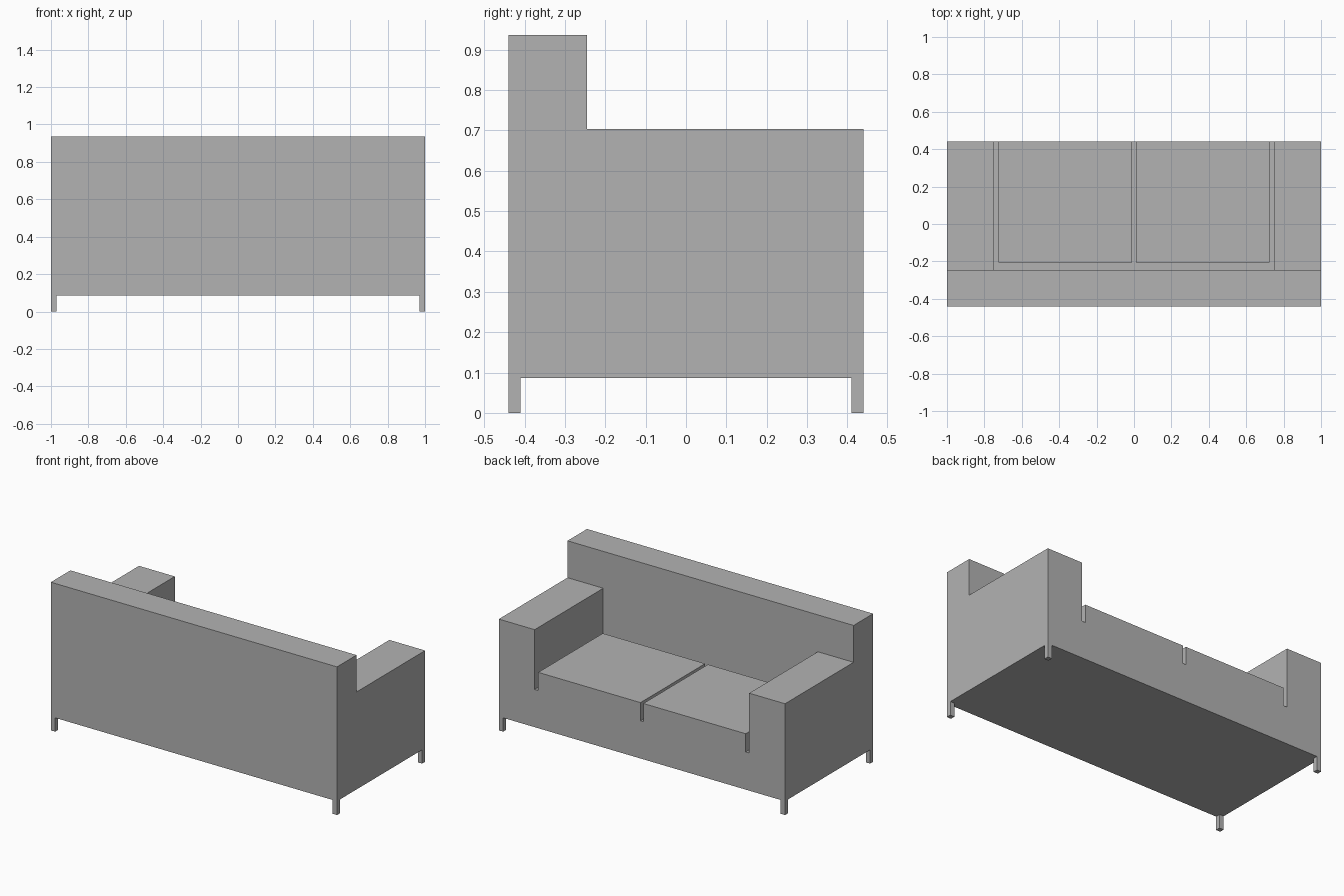
import bpy, bmesh, math

if "Cube" in bpy.data.objects:
    bpy.data.objects.remove(bpy.data.objects["Cube"], do_unlink=True)

# One plain fabric colour
grey = bpy.data.materials.new("plain grey")
grey.use_nodes = True
GREY = (0.45, 0.45, 0.45, 1)
grey.diffuse_color = GREY
grey.node_tree.nodes["Principled BSDF"].inputs["Base Color"].default_value = GREY

# Main dimensions
BACK, BACK_FRONT, FRONT = -0.44, -0.245, 0.44
BASE, GROOVE, SEAT, ARM, TOP = 0.087, 0.325, 0.44, 0.703, 0.936
ARM_IN, CUSHION_OUT, CUSHION_IN, CUSHION_BACK = 0.75, 0.725, 0.01, -0.205
LEG = 0.03


def prism(name, profile, x0, x1):
    """Extrude a (y, z) outline along x."""
    bm = bmesh.new()
    face = bm.faces.new([bm.verts.new((x0, y, z)) for y, z in profile])
    new = bmesh.ops.extrude_face_region(bm, geom=[face])["geom"]
    moved = [v for v in new if isinstance(v, bmesh.types.BMVert)]
    bmesh.ops.translate(bm, verts=moved, vec=(x1 - x0, 0, 0))
    bmesh.ops.recalc_face_normals(bm, faces=bm.faces)
    mesh = bpy.data.meshes.new(name)
    bm.to_mesh(mesh)
    bm.free()
    mesh.materials.append(grey)
    obj = bpy.data.objects.new(name, mesh)
    bpy.context.collection.objects.link(obj)
    return obj


def box(name, x0, x1, y0, y1, z0, z1):
    return prism(name, [(y0, z0), (y1, z0), (y1, z1), (y0, z1)], x0, x1)


def carve(target, *bounds):
    """Cut a box-shaped space out of the target."""
    cutter = box("cutter", *bounds)
    cutter.hide_render = True
    mod = target.modifiers.new("carve", "BOOLEAN")
    mod.operation, mod.solver, mod.object = "DIFFERENCE", "EXACT", cutter
    bpy.context.view_layer.objects.active = target
    bpy.ops.object.modifier_apply(modifier=mod.name)
    bpy.data.objects.remove(cutter, do_unlink=True)


# Sofa body: L-shaped side outline with the tall backrest
body = prism("sofa_body", [(BACK, BASE), (FRONT, BASE), (FRONT, ARM),
                           (BACK_FRONT, ARM), (BACK_FRONT, TOP), (BACK, TOP)], -1, 1)

# Seat space between the arms, then the gaps around the two cushions
carve(body, -ARM_IN, ARM_IN, BACK_FRONT, 0.6, SEAT, 1.2)
carve(body, -ARM_IN, ARM_IN, BACK_FRONT, CUSHION_BACK, GROOVE, 0.6)
for x0, x1 in ((-ARM_IN, -CUSHION_OUT), (-CUSHION_IN, CUSHION_IN), (CUSHION_OUT, ARM_IN)):
    carve(body, x0, x1, BACK_FRONT, 0.6, GROOVE, 0.6)

# Merge coplanar faces left by the cuts
bm = bmesh.new()
bm.from_mesh(body.data)
bmesh.ops.remove_doubles(bm, verts=bm.verts, dist=0.0005)
bmesh.ops.dissolve_limit(bm, angle_limit=math.radians(1), verts=bm.verts, edges=bm.edges)
bm.to_mesh(body.data)
bm.free()

# Short square legs flush with the corners
for side, sx in (("left", 1), ("right", -1)):
    for end, sy in (("front", -1), ("back", 1)):
        xs = sorted((sx, sx * (1 - LEG)))
        ys = sorted((sy * FRONT, sy * (FRONT - LEG)))
        box(f"{end}_{side}_leg", *xs, *ys, 0, BASE)
